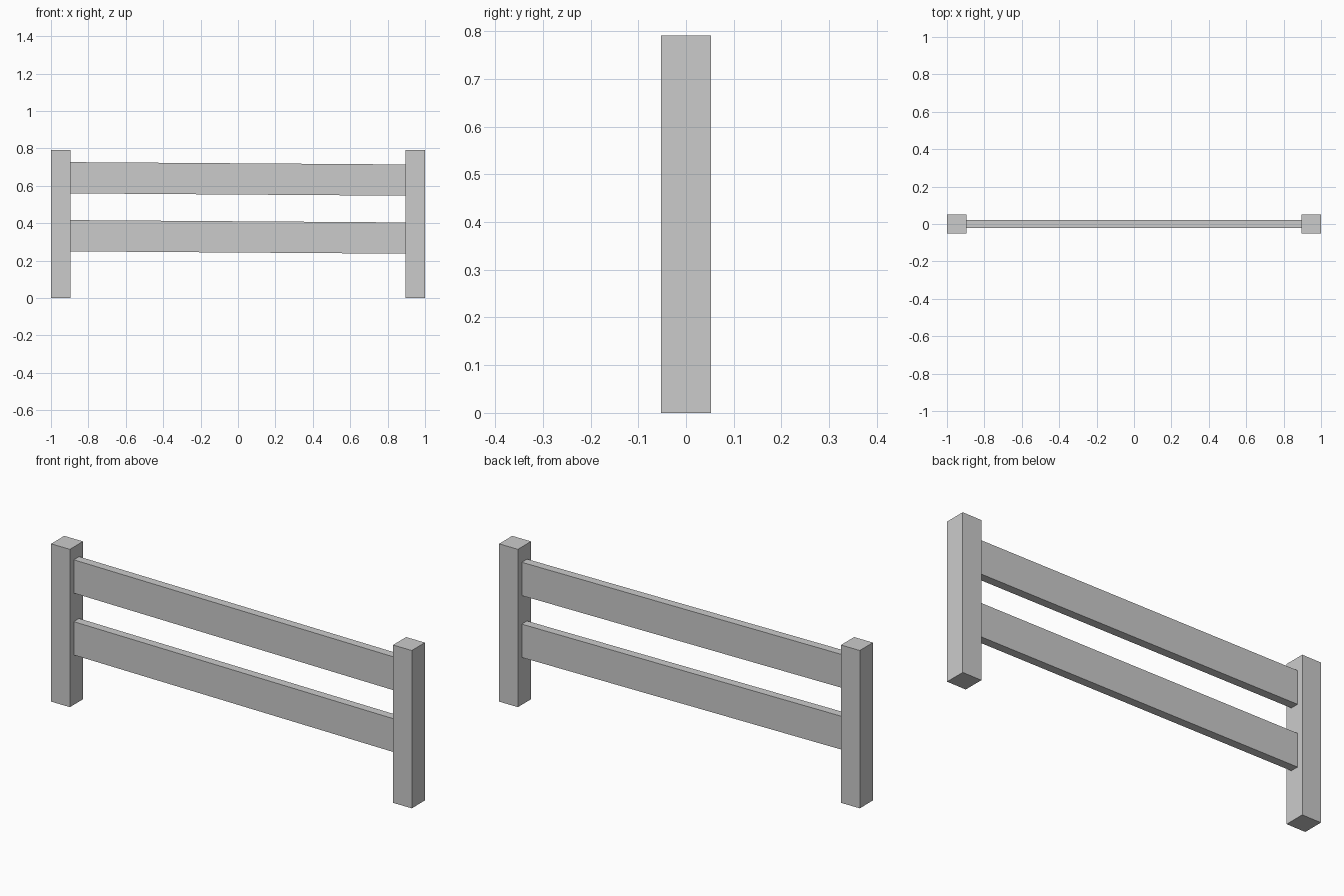
import bpy
from math import radians

if "Cube" in bpy.data.objects:
    bpy.data.objects.remove(bpy.data.objects["Cube"])


def box(name, size, location, tilt=0.0):
    bpy.ops.mesh.primitive_cube_add(size=1, location=location, rotation=(0, tilt, 0))
    obj = bpy.context.object
    obj.name = name
    obj.scale = size
    bpy.ops.object.transform_apply(location=False, rotation=False, scale=True)
    return obj


POST = 0.104
HEIGHT = 0.791

# Square end posts
for side, x in (("left", -1), ("right", 1)):
    box(f"{side}_post", (POST, POST, HEIGHT), (x * (1 - POST / 2), 0, HEIGHT / 2))

# Two planks between the posts, sagging slightly towards the right
for name, z in (("lower_rail", 0.327), ("upper_rail", 0.637)):
    box(name, (1.796, 0.042, 0.167), (0, 0, z), radians(0.4))
